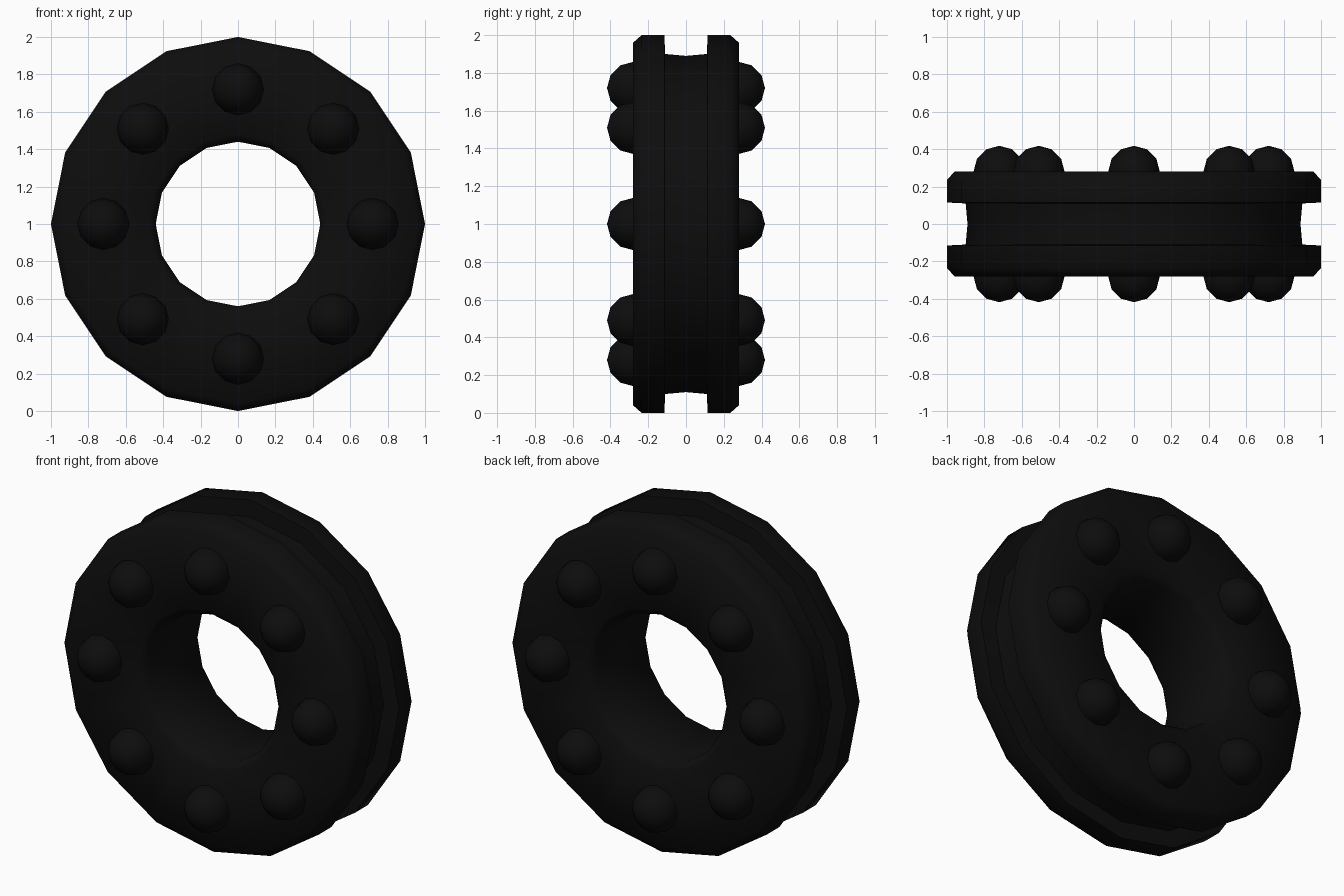
import bpy, bmesh, math
from mathutils import Matrix

cube = bpy.data.objects.get("Cube")
if cube:
    bpy.data.objects.remove(cube, do_unlink=True)

SIDES = 16
STUDS = 8

rubber = bpy.data.materials.new("black rubber")
rubber.use_nodes = True
colour = (0.004, 0.004, 0.004, 1)
rubber.diffuse_color = colour
bsdf = rubber.node_tree.nodes["Principled BSDF"]
bsdf.inputs["Base Color"].default_value = colour
bsdf.inputs["Roughness"].default_value = 0.8


def finish(name, bm, angle):
    bmesh.ops.recalc_face_normals(bm, faces=bm.faces)
    mesh = bpy.data.meshes.new(name)
    bm.to_mesh(mesh)
    bm.free()
    mesh.materials.append(rubber)
    obj = bpy.data.objects.new(name, mesh)
    bpy.context.collection.objects.link(obj)
    bpy.ops.object.select_all(action="DESELECT")
    obj.select_set(True)
    bpy.context.view_layer.objects.active = obj
    bpy.ops.object.shade_smooth_by_angle(angle=math.radians(angle))
    return obj


# Tyre ring: half profile (radius, y) mirrored, then swept round the y axis
half = [(0.89, 0), (0.9, 0.11), (1, 0.115), (1, 0.235), (0.96, 0.28),
        (0.48, 0.28), (0.44, 0.24)]
profile = half + [(r, -y) for r, y in reversed(half[1:])]

bm = bmesh.new()
rings = []
for i in range(SIDES):
    a = 2 * math.pi * i / SIDES
    rings.append([bm.verts.new((r * math.cos(a), y, 1 + r * math.sin(a)))
                  for r, y in profile])
n = len(profile)
for i in range(SIDES):
    here, there = rings[i], rings[(i + 1) % SIDES]
    for j in range(n):
        k = (j + 1) % n
        bm.faces.new((here[j], there[j], there[k], here[k]))
finish("tyre_ring", bm, 50)

# Round studs on both side walls
for side, label in ((-1, "front"), (1, "back")):
    for i in range(STUDS):
        a = 2 * math.pi * i / STUDS
        bm = bmesh.new()
        place = (Matrix.Translation((0.72 * math.cos(a), side * 0.28,
                                     1 + 0.72 * math.sin(a)))
                 @ Matrix.Rotation(math.pi / 2, 4, "X"))
        bmesh.ops.create_uvsphere(bm, u_segments=12, v_segments=6,
                                  radius=0.138, matrix=place)
        finish(f"{label}_stud_{i + 1}", bm, 60)
